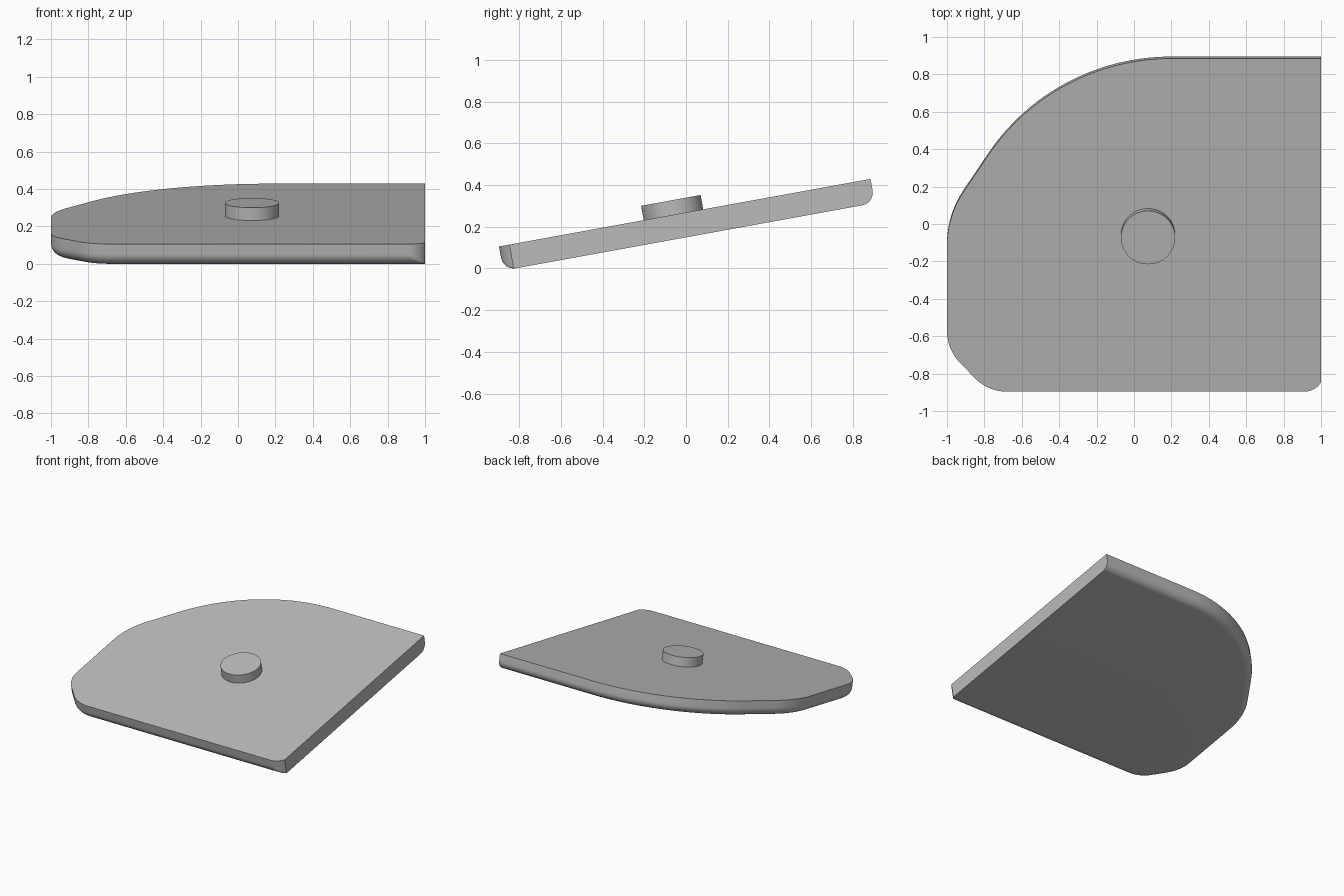
import bpy, bmesh, math
from mathutils import Vector, Matrix

if "Cube" in bpy.data.objects:
    bpy.data.objects.remove(bpy.data.objects["Cube"], do_unlink=True)

TILT = math.radians(10.3)
HALF = 0.905          # half depth of the plate along its own slope
THICK = 0.117
ROUND = 0.062         # radius of the rounded lower edge
PLACE = Matrix.Translation((0, -0.006, 0.267)) @ Matrix.Rotation(TILT, 4, "X")

grey = bpy.data.materials.new("grey")
grey.use_nodes = True
grey.diffuse_color = (0.5, 0.5, 0.5, 1)
grey.node_tree.nodes["Principled BSDF"].inputs["Base Color"].default_value = (0.5, 0.5, 0.5, 1)


def finish(bm, name):
    """Turn a bmesh into a tilted, smooth-shaded grey object."""
    bmesh.ops.recalc_face_normals(bm, faces=bm.faces)
    mesh = bpy.data.meshes.new(name)
    bm.to_mesh(mesh)
    bm.free()
    mesh.materials.append(grey)
    obj = bpy.data.objects.new(name, mesh)
    bpy.context.collection.objects.link(obj)
    obj.matrix_world = PLACE
    bpy.ops.object.select_all(action="DESELECT")
    obj.select_set(True)
    bpy.context.view_layer.objects.active = obj
    bpy.ops.object.shade_smooth_by_angle(angle=math.radians(32))
    return obj


def rounded_corner(prev, corner, nxt, tangent, steps):
    """Points and outward normals of an arc rounding a counter-clockwise corner."""
    a, b = (corner - prev).normalized(), (nxt - corner).normalized()
    turn = a.angle_signed(b)
    turn = abs(turn)
    radius = tangent / math.tan(turn / 2)
    normal = Vector((a.y, -a.x))
    centre = corner - a * tangent - normal * radius
    result = []
    for i in range(steps + 1):
        n = Matrix.Rotation(turn * i / steps, 2) @ normal
        result.append((centre + n * radius, n))
    return result


# Plate outline: straight edges with rounded corners, open along the right side
corners = [Vector(c) for c in ((1, HALF), (-0.431, HALF), (-1, 0.047),
                               (-1, -0.675), (-0.78, -HALF), (1, -HALF))]
tangents = (0.63, 0.16, 0.1, 0.1)
steps = (32, 12, 10, 10)
outline = [(corners[0], Vector((0, 1)))]
for i in range(4):
    outline += rounded_corner(corners[i], corners[i + 1], corners[i + 2], tangents[i], steps[i])

# Small arc at the front corner, cut off by the straight side
ARC = 0.105
nose = []
for i in range(11):
    x = 0.91 + 0.09 * i / 10
    nose.append((x, -HALF + ARC - math.sqrt(ARC ** 2 - (x - 0.91) ** 2)))

# Plate: stacked outlines, inset along the rounded lower edge
levels = [(0, 0)]
for i in range(11):
    a = math.pi / 2 * i / 10
    levels.append((THICK - ROUND + ROUND * math.sin(a), ROUND * (1 - math.cos(a))))
bm = bmesh.new()
rings = []
for depth, inset in levels:
    pts = [p - n * inset for p, n in outline]
    pts += [Vector((x, max(y, -HALF + inset))) for x, y in nose]
    rings.append([bm.verts.new((p.x, p.y, -depth)) for p in pts])
for upper, lower in zip(rings, rings[1:]):
    for i in range(len(upper) - 1):
        bm.faces.new((upper[i], lower[i], lower[i + 1], upper[i + 1]))
bm.faces.new(rings[0])
bm.faces.new(rings[-1][::-1])
bm.faces.new([r[0] for r in rings] + [r[-1] for r in reversed(rings)])
finish(bm, "plate")

# Round boss standing on the plate
bm = bmesh.new()
bmesh.ops.create_cone(bm, cap_ends=True, segments=64, radius1=0.145, radius2=0.145, depth=0.08,
                      matrix=Matrix.Translation((0.075, -0.055, 0.03)))
finish(bm, "round_boss")
